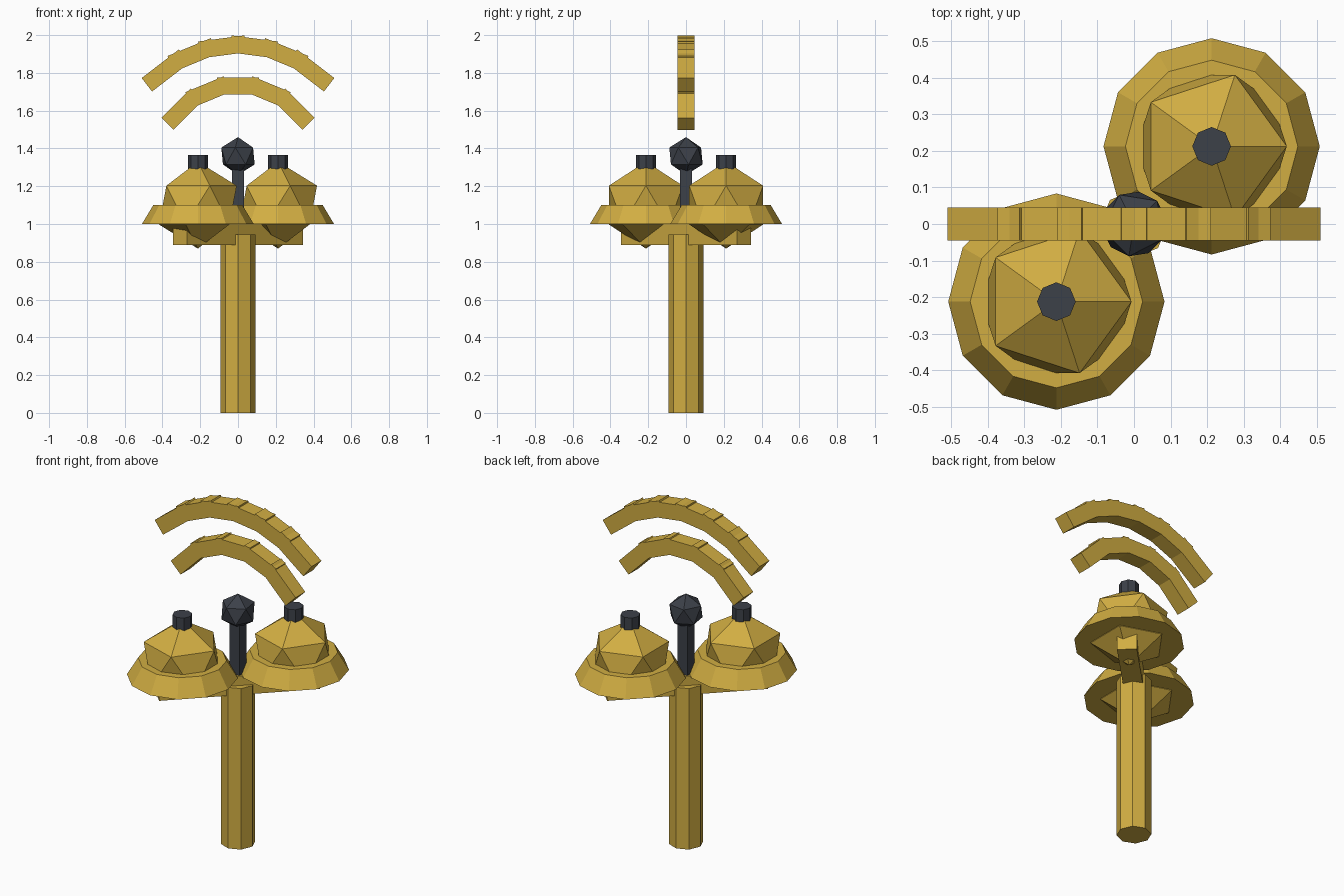
import bpy
import math
from mathutils import Matrix

cube = bpy.data.objects.get("Cube")
if cube:
    bpy.data.objects.remove(cube, do_unlink=True)


def make_material(name, color):
    mat = bpy.data.materials.new(name)
    mat.use_nodes = True
    mat.diffuse_color = (*color, 1)
    mat.node_tree.nodes["Principled BSDF"].inputs["Base Color"].default_value = (*color, 1)
    return mat


gold = make_material("gold", (0.64, 0.42, 0.055))
dark = make_material("dark slate", (0.045, 0.052, 0.066))


def finish(name, mat):
    obj = bpy.context.object
    obj.name = name
    obj.data.name = name
    obj.data.materials.append(mat)
    return obj


def prism(name, mat, sides, r_low, r_high, z_low, z_high, x=0, y=0):
    """Upright faceted cylinder or cone with corners on the x axis."""
    bpy.ops.mesh.primitive_cone_add(
        vertices=sides, radius1=r_low, radius2=r_high, depth=z_high - z_low,
        location=(x, y, (z_low + z_high) / 2))
    return finish(name, mat)


def ball(name, mat, radius, location, turn=0):
    bpy.ops.mesh.primitive_ico_sphere_add(
        subdivisions=1, radius=radius, location=location, rotation=(0, 0, turn))
    return finish(name, mat)


def box(name, mat, size, location, rotation=(0, 0, 0)):
    bpy.ops.mesh.primitive_cube_add(size=1, location=location, rotation=rotation)
    obj = finish(name, mat)
    obj.data.transform(Matrix.Diagonal((*size, 1)))
    return obj


def sound_arc(name, count, step, radius, length):
    """Fan of overlapping straight blocks around a shared centre."""
    for i in range(count):
        a = math.radians((i - (count - 1) / 2) * step)
        box(f"{name}_{i + 1}", gold, (length, 0.09, 0.09),
            (radius * math.sin(a), 0, 1.312 + radius * math.cos(a)), (0, a, 0))


# Handle and diagonal crossbar
prism("handle", gold, 8, 0.093, 0.093, 0, 0.945)
box("crossbar", gold, (0.87, 0.106, 0.11), (0, 0, 0.945), (0, 0, math.pi / 4))

# Two bells with rims and top knobs
for side, s in (("left", 1), ("right", -1)):
    p = 0.2125 * s
    ball(f"{side}_bell_dome", gold, 0.23, (p, p, 1.1))
    prism(f"{side}_bell_rim", gold, 12, 0.296, 0.236, 1.0, 1.1, p, p)
    prism(f"{side}_bell_knob", dark, 8, 0.053, 0.053, 1.29, 1.365, p, p)

# Striker between the bells
box("striker_stem", dark, (0.066, 0.066, 0.36), (0, 0, 1.13))
ball("striker_head", dark, 0.1, (0, 0, 1.36), math.pi / 4)

# Floating sound waves
sound_arc("outer_wave", 6, 15, 0.631, 0.248)
sound_arc("inner_wave", 5, 22.5, 0.418, 0.22)
